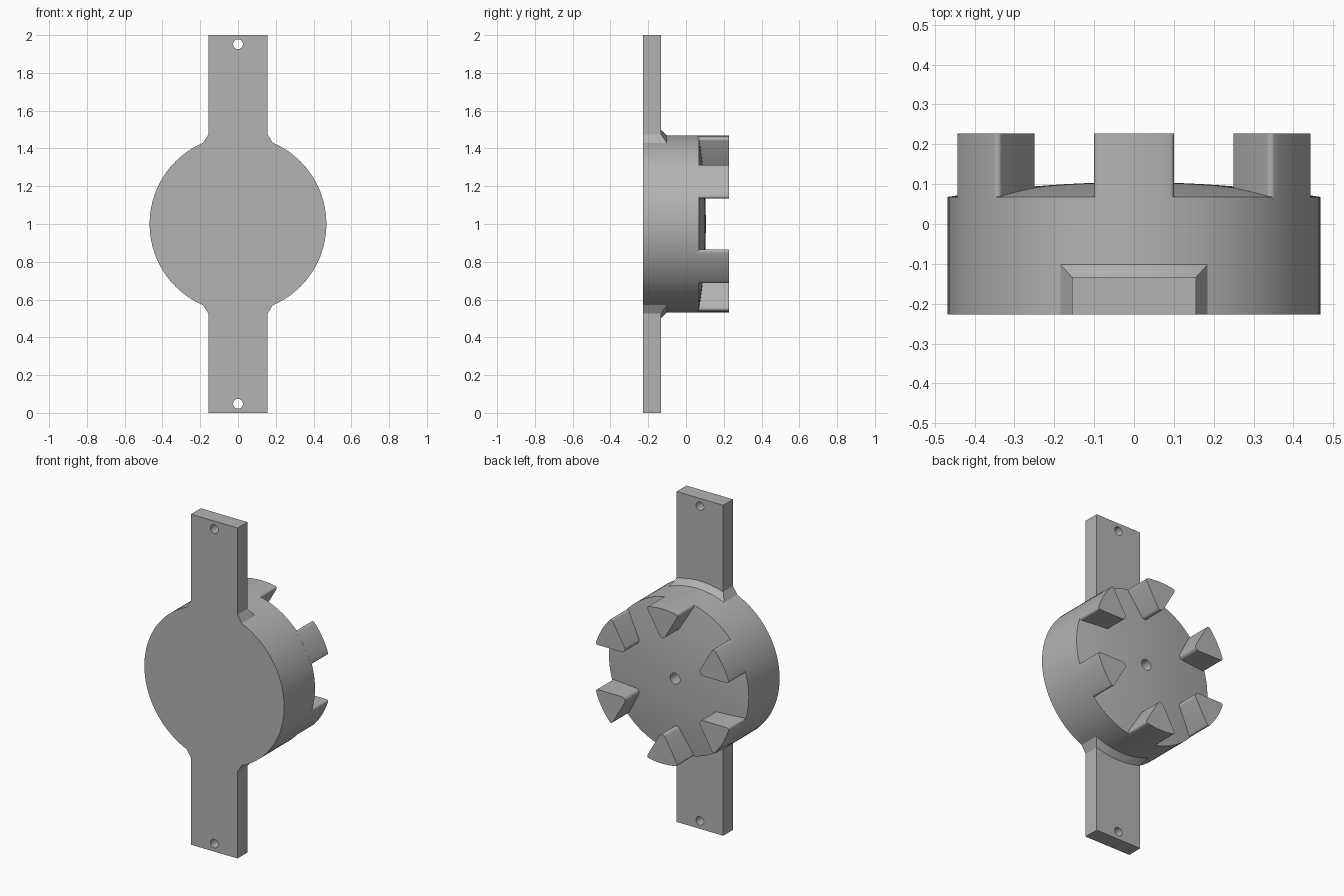
import bpy, bmesh
from math import pi, sin, cos, asin, sqrt, radians
from mathutils import Matrix

if "Cube" in bpy.data.objects:
    bpy.data.objects.remove(bpy.data.objects["Cube"], do_unlink=True)

R = 0.468                # hub radius
FRONT, RIM, TOP = -0.227, 0.068, 0.227
CENTRE = 1.0             # hub height
SLOT = 0.135             # half width of the gaps between teeth

grey = bpy.data.materials.new("plain_grey")
grey.use_nodes = True
COLOUR = (0.45, 0.45, 0.45, 1)
grey.diffuse_color = COLOUR
grey.node_tree.nodes["Principled BSDF"].inputs["Base Color"].default_value = COLOUR


def finish(name, bm):
    bmesh.ops.remove_doubles(bm, verts=bm.verts, dist=1e-5)
    bmesh.ops.recalc_face_normals(bm, faces=bm.faces)
    mesh = bpy.data.meshes.new(name)
    bm.to_mesh(mesh)
    bm.free()
    mesh.materials.append(grey)
    ob = bpy.data.objects.new(name, mesh)
    bpy.context.collection.objects.link(ob)
    bpy.ops.object.select_all(action="DESELECT")
    ob.select_set(True)
    bpy.context.view_layer.objects.active = ob
    return ob


def smooth():
    bpy.ops.object.shade_smooth_by_angle(angle=radians(30))


def arc(cx, cz, r, start, end, n):
    return [(cx + r * cos(start + (end - start) * i / n),
             cz + r * sin(start + (end - start) * i / n)) for i in range(n + 1)]


# Hub: turned disc with a shallow domed back and a blind centre hole
def make_hub():
    hole, peak = 0.033, 0.105
    profile = [(0, FRONT), (R, FRONT), (R, RIM)]
    for i in range(1, 13):
        r = R + (hole - R) * i / 12
        profile.append((r, peak - (peak - RIM) * (r / R) ** 2))
    profile += [(hole, -0.08), (0, -0.08)]
    bm = bmesh.new()
    verts = [bm.verts.new((r, y, CENTRE)) for r, y in profile]
    edges = [bm.edges.new(pair) for pair in zip(verts, verts[1:])]
    bmesh.ops.spin(bm, geom=verts + edges, cent=(0, 0, CENTRE), axis=(0, 1, 0),
                   angle=2 * pi, steps=96, use_duplicate=False)
    finish("hub", bm)
    smooth()


# Tooth: wedge with a rounded tip and rounded outer corners
def make_tooth(index):
    fillet, tip = 0.012, 0.022
    cz = SLOT + fillet
    phi = asin(cz / (R - fillet))
    cx = sqrt((R - fillet) ** 2 - cz ** 2)
    far = pi / 3 - phi
    d = 2 * SLOT + 2 * tip
    outline = arc(cx, cz, fillet, -pi / 2, phi, 6)
    outline += arc(0, 0, R, phi, far, 10)[1:-1]
    outline += arc((R - fillet) * cos(far), (R - fillet) * sin(far),
                   fillet, far, radians(150), 6)
    outline += arc(d * cos(pi / 6), d * sin(pi / 6), tip,
                   radians(150), radians(270), 10)
    bm = bmesh.new()
    base = bm.faces.new([bm.verts.new((x, RIM - 0.01, z)) for x, z in outline])
    ext = bmesh.ops.extrude_face_region(bm, geom=[base], use_keep_orig=True)
    moved = [g for g in ext["geom"] if isinstance(g, bmesh.types.BMVert)]
    bmesh.ops.translate(bm, verts=moved, vec=(0, TOP - RIM + 0.01, 0))
    bmesh.ops.rotate(bm, verts=bm.verts, cent=(0, 0, 0),
                     matrix=Matrix.Rotation(index * pi / 3, 3, "Y"))
    bmesh.ops.translate(bm, verts=bm.verts, vec=(0, 0, CENTRE))
    finish(f"tooth_{index + 1}", bm)
    smooth()


# Arm: flat bar with a flared chamfer where it meets the hub, and an end hole
def make_arm(name, sign):
    half, back, flare, n = 0.156, -0.133, 0.032, 16

    def ring(width, depth, height):
        xs = [width * (2 * i / n - 1) for i in range(n + 1)]
        loop = [(x, FRONT, height(x)) for x in xs]
        loop += [(x, depth, height(x)) for x in reversed(xs)]
        return [bm.verts.new((sign * x, y, CENTRE + sign * z)) for x, y, z in loop]

    bm = bmesh.new()
    rings = [
        ring(half + 0.029, back + flare, lambda x: sqrt((R - 0.001) ** 2 - x * x)),
        ring(half, back, lambda x: sqrt((R + flare) ** 2 - x * x)),
        ring(half, back, lambda x: 1.0),
    ]
    count = len(rings[0])
    for low, high in zip(rings, rings[1:]):
        for i in range(count):
            j = (i + 1) % count
            bm.faces.new((low[i], low[j], high[j], high[i]))
    for loop in (rings[0], rings[-1]):
        for i in range(n):
            bm.faces.new((loop[i], loop[i + 1], loop[-2 - i], loop[-1 - i]))

    cut = bmesh.new()
    bmesh.ops.create_cone(cut, cap_ends=True, segments=32, radius1=0.026,
                          radius2=0.026, depth=0.4,
                          matrix=Matrix.Translation((0, -0.18, CENTRE + sign * 0.952))
                          @ Matrix.Rotation(pi / 2, 4, "X"))
    cutter = finish("hole_cutter", cut)
    cutter.hide_render = True
    arm = finish(name, bm)
    mod = arm.modifiers.new("end_hole", "BOOLEAN")
    mod.operation, mod.solver, mod.object = "DIFFERENCE", "EXACT", cutter
    bpy.ops.object.modifier_apply(modifier=mod.name)
    bpy.data.objects.remove(cutter, do_unlink=True)
    smooth()


make_hub()
for k in range(6):
    make_tooth(k)
make_arm("upper_arm", 1)
make_arm("lower_arm", -1)
